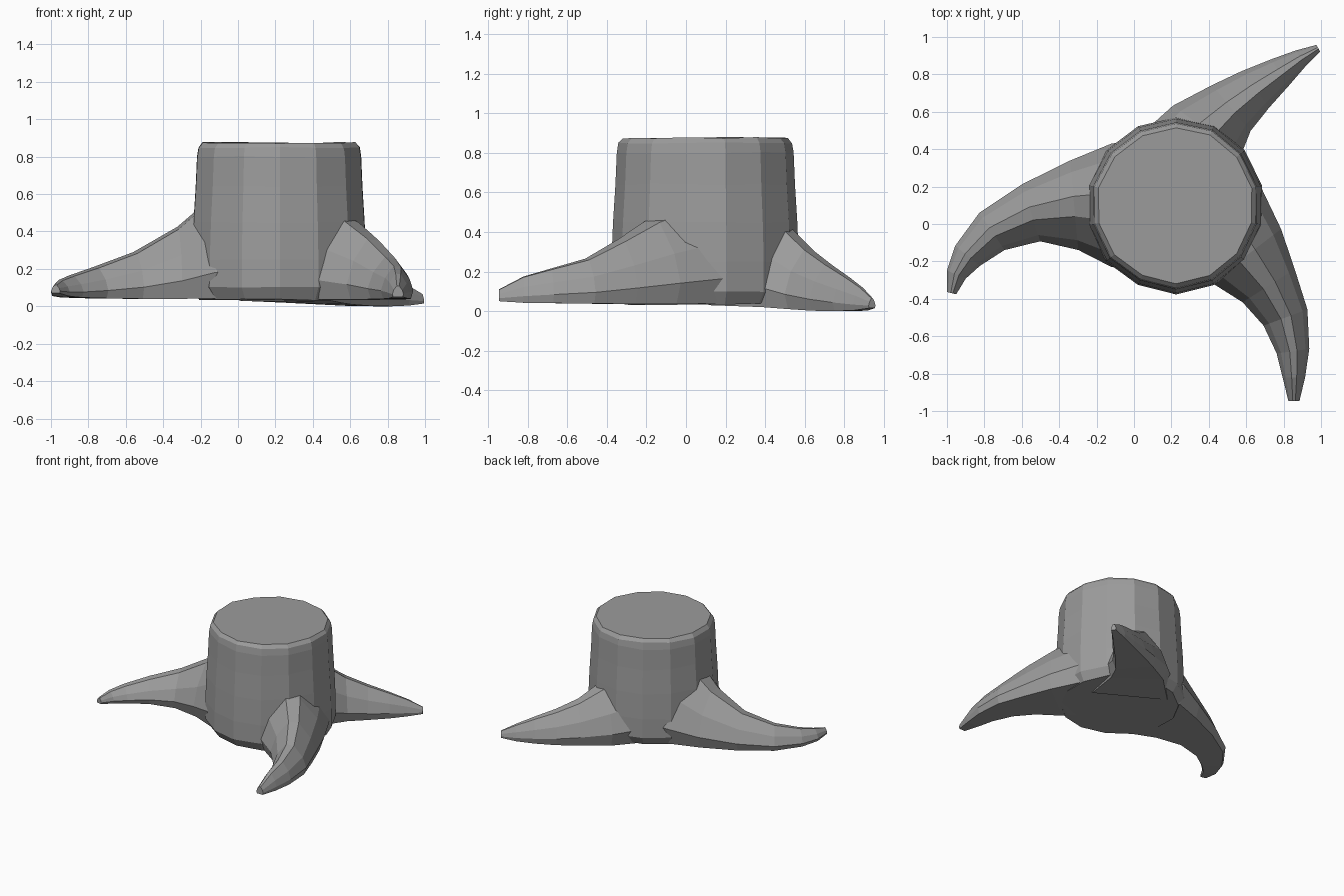
import bpy, bmesh, math, random
from mathutils import Vector

random.seed(4)
cube = bpy.data.objects.get("Cube")
if cube:
    bpy.data.objects.remove(cube, do_unlink=True)

# One grey for the whole stump
grey = bpy.data.materials.new("stump grey")
grey.use_nodes = True
colour = (0.33, 0.33, 0.33, 1)
grey.diffuse_color = colour
grey.node_tree.nodes["Principled BSDF"].inputs["Base Color"].default_value = colour


def loft(name, rings):
    """Skin a list of equal-length rings and close both ends."""
    bm = bmesh.new()
    loops = [[bm.verts.new(p) for p in ring] for ring in rings]
    n = len(loops[0])
    for a, b in zip(loops, loops[1:]):
        for i in range(n):
            j = (i + 1) % n
            bm.faces.new((a[i], a[j], b[j], b[i]))
    bm.faces.new(loops[0])
    bm.faces.new(loops[-1])
    bmesh.ops.recalc_face_normals(bm, faces=bm.faces)
    mesh = bpy.data.meshes.new(name)
    bm.to_mesh(mesh)
    bm.free()
    mesh.materials.append(grey)
    obj = bpy.data.objects.new(name, mesh)
    bpy.context.collection.objects.link(obj)
    return obj


# Trunk: slightly irregular tapered rings, (height, radius)
SIDES = 14
CENTRE = Vector((0.225, 0.1, 0))
profile = [(0.035, 0.435), (0.1, 0.475), (0.25, 0.475), (0.45, 0.467),
           (0.64, 0.455), (0.8, 0.448), (0.85, 0.44), (0.875, 0.418)]
wobble = [random.uniform(0.985, 1.02) for _ in range(SIDES)]
trunk_rings = []
for z, r in profile:
    ring = []
    for i in range(SIDES):
        a = math.tau * (i + 0.5) / SIDES
        rr = r * wobble[i]
        dz = random.uniform(-0.004, 0.004)
        ring.append(CENTRE + Vector((rr * math.cos(a), rr * math.sin(a), z + dz)))
    trunk_rings.append(ring)
stump = loft("tree_stump", trunk_rings)

# Root cross-section: (across, up)
ARCH = [(-0.85, 0), (-1, 0.25), (-0.74, 0.64), (-0.2, 1),
        (0.25, 0.97), (0.78, 0.6), (1, 0.25), (0.85, 0)]


def root(name, stations):
    """Sweep the arch along stations of (x, y, half width, bottom, top)."""
    pts = [Vector((s[0], s[1], 0)) for s in stations]
    rings = []
    for k, (x, y, w, low, high) in enumerate(stations):
        along = (pts[min(k + 1, len(pts) - 1)] - pts[max(k - 1, 0)]).normalized()
        side = Vector((-along.y, along.x, 0))
        rings.append([pts[k] + side * w * u + Vector((0, 0, low + (high - low) * v))
                      for u, v in ARCH])
    return loft(name, rings)


roots = [
    root("right_root", [
        (0.12, 0.1, 0.36, 0.045, 0.66), (-0.12, 0.1, 0.33, 0.042, 0.6),
        (-0.32, 0.1, 0.24, 0.04, 0.425), (-0.55, 0.06, 0.16, 0.04, 0.29),
        (-0.76, -0.04, 0.12, 0.043, 0.21), (-0.89, -0.17, 0.085, 0.047, 0.165),
        (-0.95, -0.27, 0.055, 0.055, 0.14), (-0.975, -0.37, 0.025, 0.07, 0.115)]),
    root("front_root", [
        (0.42, 0.06, 0.3, 0.04, 0.56), (0.6, -0.17, 0.235, 0.035, 0.46),
        (0.72, -0.33, 0.165, 0.036, 0.36), (0.81, -0.5, 0.125, 0.038, 0.265),
        (0.85, -0.68, 0.088, 0.04, 0.215), (0.855, -0.82, 0.06, 0.042, 0.175),
        (0.855, -0.945, 0.03, 0.05, 0.11)]),
    root("back_root", [
        (0.25, 0.25, 0.33, 0.03, 0.58), (0.39, 0.5, 0.225, 0.02, 0.43),
        (0.52, 0.62, 0.16, 0.01, 0.31), (0.65, 0.72, 0.122, 0.002, 0.235),
        (0.78, 0.81, 0.085, 0, 0.175), (0.89, 0.885, 0.05, 0.004, 0.12),
        (0.985, 0.94, 0.02, 0.015, 0.065)]),
]

# Fuse the roots into the trunk as one closed surface
bpy.context.view_layer.objects.active = stump
for part in roots:
    mod = stump.modifiers.new("join_" + part.name, 'BOOLEAN')
    mod.operation = 'UNION'
    mod.solver = 'EXACT'
    mod.object = part
    bpy.ops.object.modifier_apply(modifier=mod.name)
    bpy.data.objects.remove(part, do_unlink=True)
for face in stump.data.polygons:
    face.use_smooth = False
    face.material_index = 0
